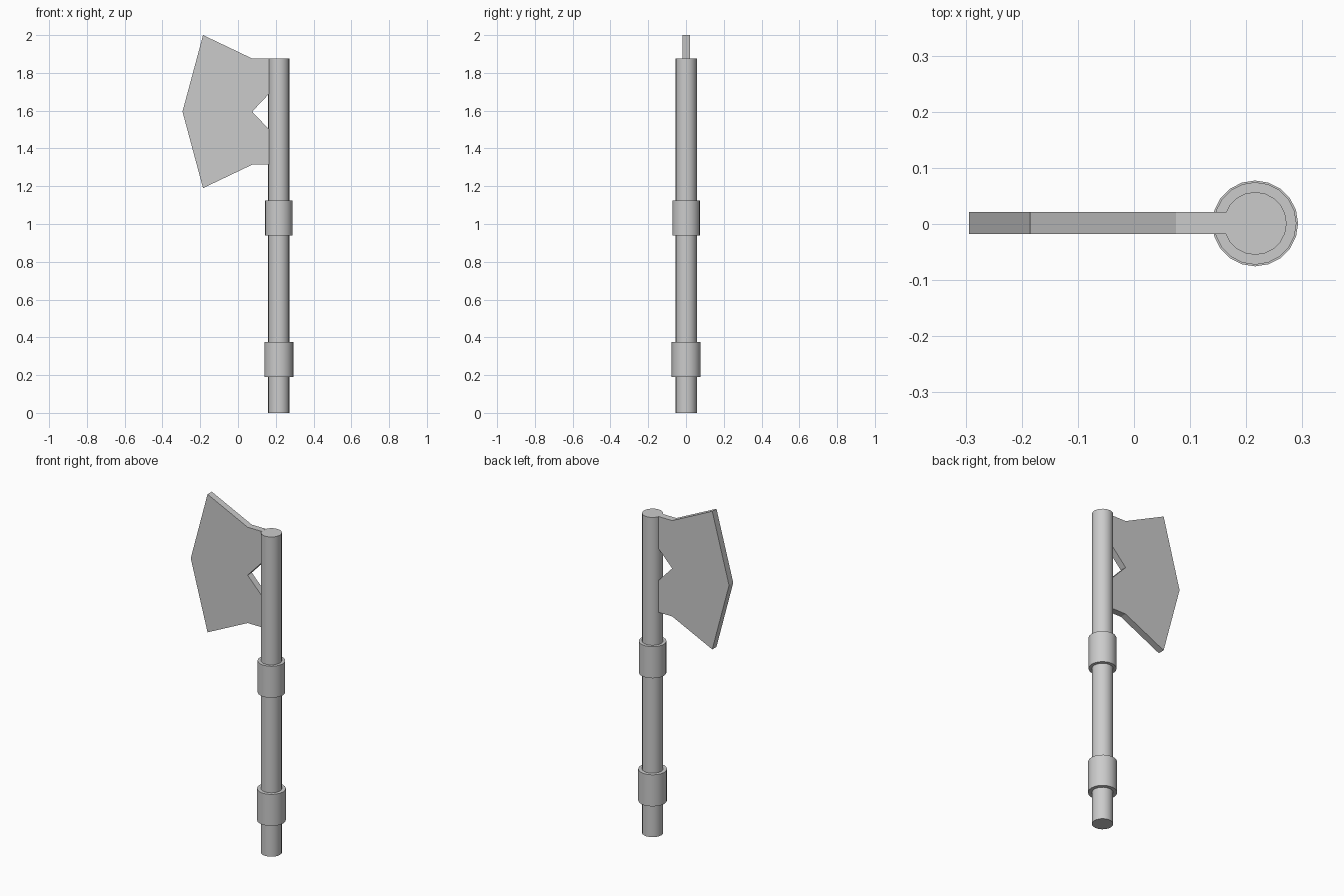
import bpy, bmesh, math

if "Cube" in bpy.data.objects:
    bpy.data.objects.remove(bpy.data.objects["Cube"])

AXIS_X = 0.216   # shaft axis
AXIS_Y = 0.001


def cylinder(name, radius, z0, z1, sides=20):
    bpy.ops.mesh.primitive_cylinder_add(
        vertices=sides, radius=radius, depth=z1 - z0,
        location=(AXIS_X, AXIS_Y, (z0 + z1) / 2), rotation=(0, 0, math.pi / 2))
    ob = bpy.context.object
    ob.name = name
    bpy.ops.object.shade_smooth_by_angle(angle=math.radians(35))
    return ob


def plate(name, profile, y0, y1):
    # Extrude an outline drawn in x, z along y
    bm = bmesh.new()
    face = bm.faces.new([bm.verts.new((x, y0, z)) for x, z in profile])
    ext = bmesh.ops.extrude_face_region(bm, geom=[face])
    verts = [g for g in ext["geom"] if isinstance(g, bmesh.types.BMVert)]
    bmesh.ops.translate(bm, verts=verts, vec=(0, y1 - y0, 0))
    bmesh.ops.recalc_face_normals(bm, faces=bm.faces)
    mesh = bpy.data.meshes.new(name)
    bm.to_mesh(mesh)
    bm.free()
    ob = bpy.data.objects.new(name, mesh)
    bpy.context.collection.objects.link(ob)
    return ob


# Shaft and its two grip collars
cylinder("shaft", 0.056, 0.0, 1.875)
cylinder("lower_collar", 0.0765, 0.19, 0.375)
cylinder("upper_collar", 0.0735, 0.94, 1.125)

# Axe blade: upper half of the outline mirrored about its mid height
MID = 1.595
upper = [(0.075, 0.0), (0.165, 0.095), (0.165, 0.281), (0.075, 0.281), (-0.185, 0.405)]
outline = ([(x, MID + h) for x, h in upper] + [(-0.294, MID)]
           + [(x, MID - h) for x, h in reversed(upper[1:])])
plate("axe_blade", outline, -0.018, 0.021)
